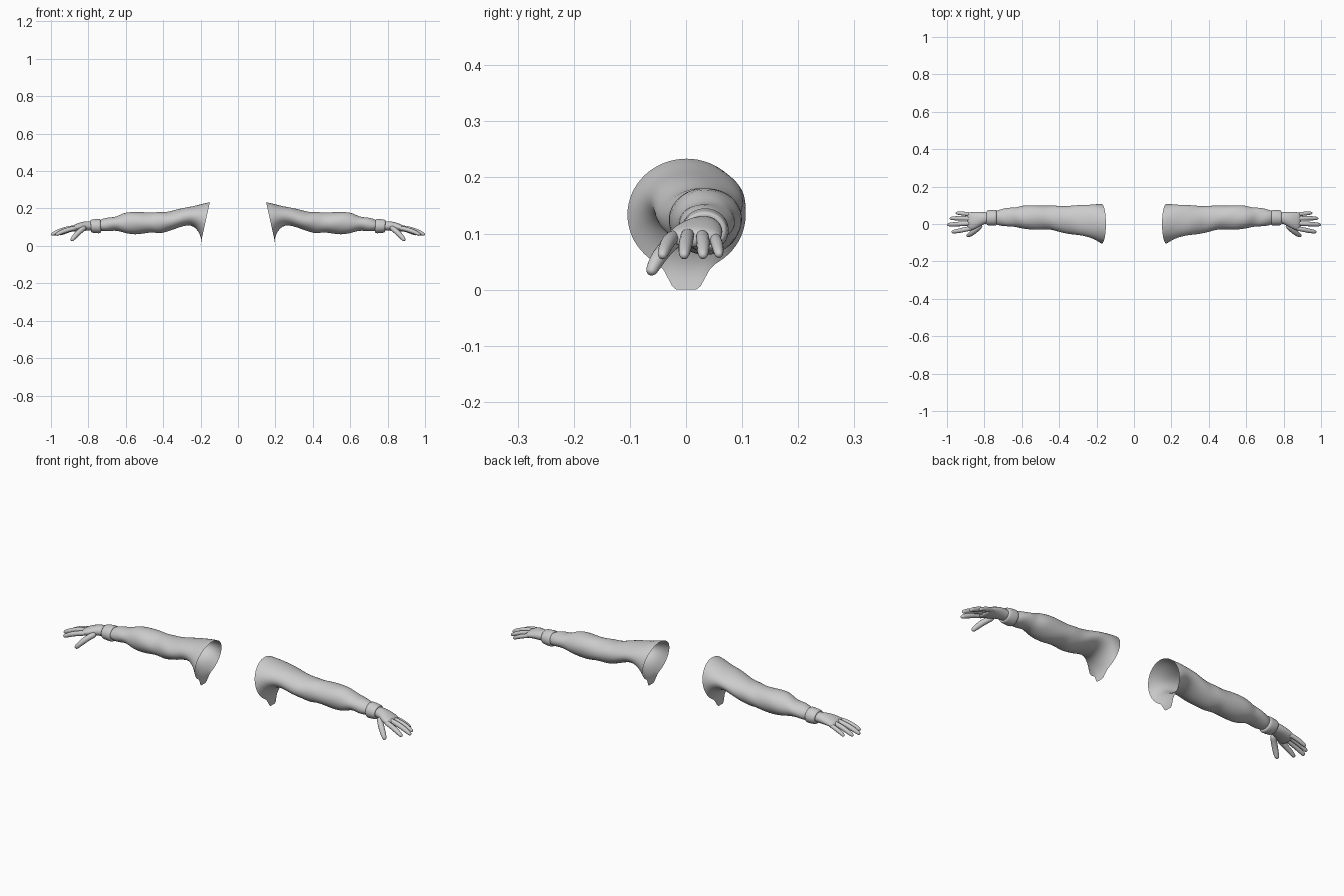
import bpy, bmesh, math
from mathutils import Vector

if "Cube" in bpy.data.objects:
    bpy.data.objects.remove(bpy.data.objects["Cube"])

grey = bpy.data.materials.new("plain grey")
grey.use_nodes = True
grey.diffuse_color = (0.6, 0.6, 0.6, 1)
grey.node_tree.nodes["Principled BSDF"].inputs["Base Color"].default_value = (0.6, 0.6, 0.6, 1)


def finish(name, bm, levels):
    """Turn a left-hand mesh into a mirrored, smooth object."""
    bmesh.ops.recalc_face_normals(bm, faces=bm.faces)
    mesh = bpy.data.meshes.new(name)
    bm.to_mesh(mesh)
    bm.free()
    mesh.materials.append(grey)
    for p in mesh.polygons:
        p.use_smooth = True
    ob = bpy.data.objects.new(name, mesh)
    bpy.context.collection.objects.link(ob)
    ob.modifiers.new("other arm", "MIRROR").use_mirror_merge = False
    if levels:
        sub = ob.modifiers.new("smooth", "SUBSURF")
        sub.levels = sub.render_levels = levels
    return ob


def bridge(bm, loops):
    for a, b in zip(loops, loops[1:]):
        n = len(a)
        for i in range(n):
            bm.faces.new((a[i], a[(i + 1) % n], b[(i + 1) % n], b[i]))


def sleeve_loft(bm, rings, n, fold=0.0):
    """Each ring: x at top, x at bottom, y front, y back, z bottom, z top."""
    loops = []
    for k, (xt, xb, y0, y1, z0, z1) in enumerate(rings):
        loop = []
        for i in range(n):
            a = math.tau * i / n
            w = 1 + (fold * math.sin(3 * a + 1.9 * k) if k > 3 else 0)
            c, s = math.cos(a) * w, math.sin(a) * w
            loop.append(bm.verts.new(((xt + xb) / 2 + s * (xt - xb) / 2,
                                      (y0 + y1) / 2 + c * (y1 - y0) / 2,
                                      (z0 + z1) / 2 + s * (z1 - z0) / 2)))
        loops.append(loop)
    bridge(bm, loops)
    return loops


# Sleeve: open flared shoulder, soft folds, gathered at the wrist
bm = bmesh.new()
loops = sleeve_loft(bm, [
    (.15, .195, -.105, .107, .033, .234),
    (.175, .203, -.096, .107, .06, .229),
    (.20, .22, -.083, .106, .09, .222),
    (.24, .25, -.069, .102, .112, .212),
    (.29, .29, -.062, .10, .108, .204),
    (.34, .34, -.055, .098, .088, .19),
    (.38, .38, -.046, .096, .076, .181),
    (.42, .42, -.038, .098, .066, .183),
    (.455, .455, -.028, .097, .073, .177),
    (.50, .50, -.03, .10, .066, .18),
    (.55, .55, -.031, .10, .061, .183),
    (.60, .60, -.026, .098, .066, .18),
    (.635, .635, -.014, .087, .078, .163),
    (.66, .66, -.012, .089, .083, .154),
    (.69, .69, -.014, .083, .079, .153),
    (.72, .72, -.008, .077, .077, .146),
    (.738, .738, .0, .07, .08, .138),
], 32, .035)
# Pointed flap hanging under the armpit
low = [e for e in bm.edges if e.is_boundary
       and all(v in loops[0] and v.co.z < .06 and abs(v.co.y) < .045 for v in e.verts)]
new = bmesh.ops.extrude_edge_only(bm, edges=low)["geom"]
for v in new:
    if isinstance(v, bmesh.types.BMVert):
        v.co = (.2, v.co.y * .62, 0)
finish("sleeves", bm, 1)

# Cuff: snug band with rolled edges
bm = bmesh.new()
sleeve_loft(bm, [
    (.735, .732, .004, .066, .08, .136),
    (.737, .733, -.006, .075, .07, .145),
    (.745, .74, -.009, .077, .066, .146),
    (.765, .762, -.008, .076, .068, .143),
    (.784, .78, -.008, .074, .07, .141),
    (.79, .786, -.004, .07, .074, .137),
    (.788, .784, .004, .062, .08, .13),
], 24)
finish("cuffs", bm, 1)

# Palm: round wrist widening to flat knuckles
bm = bmesh.new()
loops = sleeve_loft(bm, [
    (.77, .77, .004, .062, .082, .13),
    (.80, .80, .001, .064, .081, .133),
    (.825, .825, -.014, .066, .08, .131),
    (.85, .85, -.028, .066, .078, .124),
    (.875, .875, -.036, .064, .075, .114),
    (.893, .893, -.032, .06, .076, .104),
], 16)
bm.faces.new(loops[-1])
finish("palms", bm, 1)


def digit(name, base, bend, tip, r):
    """Tapered finger through three points, with a rounded tip."""
    b, m, t = map(Vector, (base, bend, tip))
    bm = bmesh.new()
    loops = []
    for u, size in ((0, 1), (.25, 1), (.5, 1.04), (.75, .93), (.92, .8), (1, .45)):
        p = b * (1 - u) ** 2 + m * 2 * u * (1 - u) + t * u * u
        d = ((m - b) * (1 - u) + (t - m) * u).normalized()
        side = d.cross(Vector((0, 0, 1))).normalized()
        up = side.cross(d)
        loops.append([bm.verts.new(p + (side * math.cos(a) + up * math.sin(a)) * r * size)
                      for a in (math.tau * i / 8 for i in range(8))])
    bridge(bm, loops)
    bm.faces.new(loops[0])
    bm.faces.new(loops[-1])
    finish(name, bm, 1)


digit("index_fingers", (.86, -.02, .096), (.92, -.034, .09), (.975, -.043, .058), .0135)
digit("middle_fingers", (.865, .004, .1), (.94, .0, .092), (1.0, -.004, .058), .0135)
digit("ring_fingers", (.865, .028, .098), (.93, .032, .09), (.985, .03, .058), .013)
digit("little_fingers", (.86, .05, .094), (.91, .056, .086), (.953, .059, .06), .0115)
digit("thumbs", (.815, -.002, .1), (.855, -.046, .078), (.892, -.064, .027), .0155)
